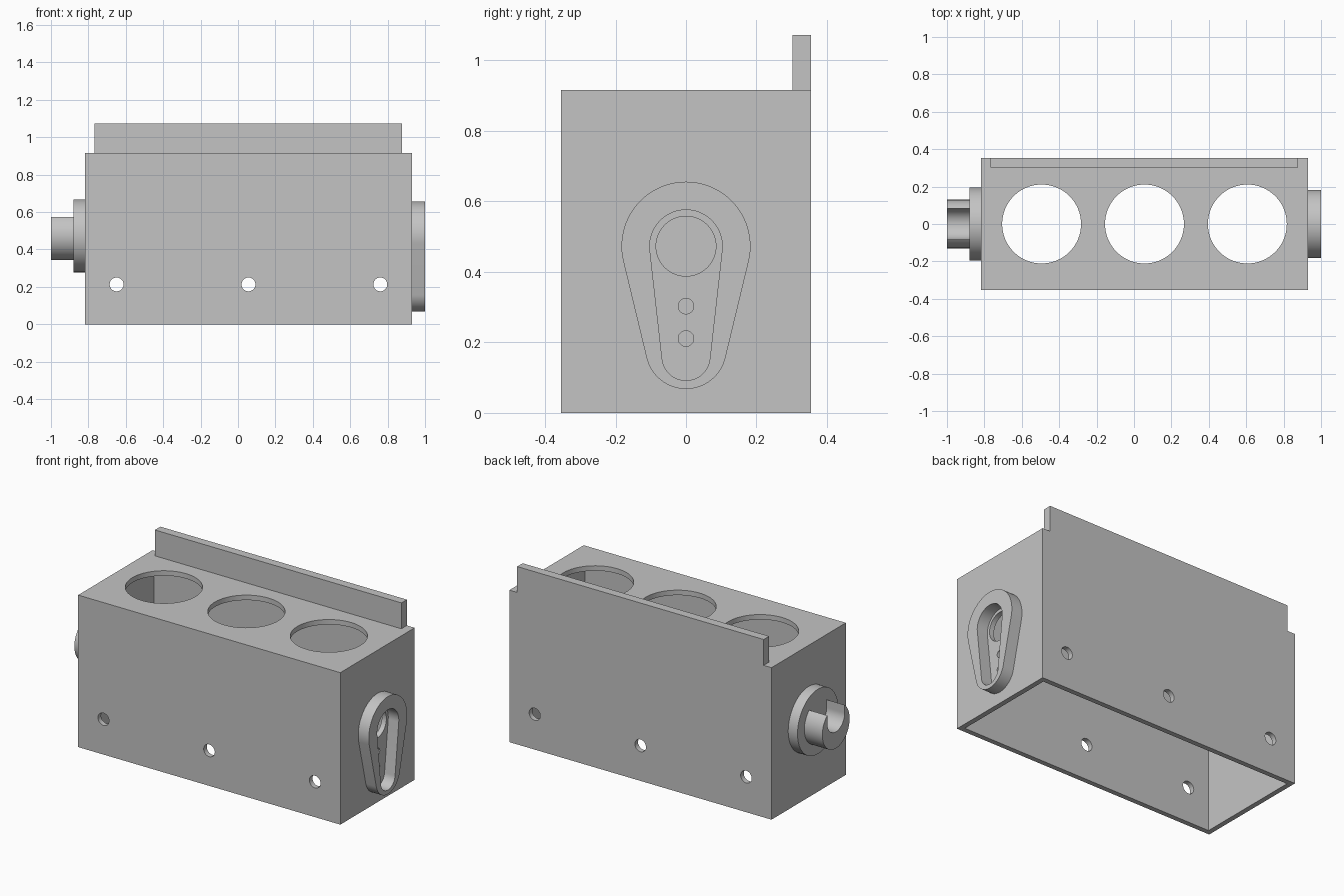
import bpy
import bmesh
from math import asin, cos, pi, sin

old = bpy.data.objects.get("Cube")
if old:
    bpy.data.objects.remove(old)

grey = bpy.data.materials.new("plain grey")
grey.use_nodes = True
colour = (0.55, 0.55, 0.55, 1)
grey.diffuse_color = colour
grey.node_tree.nodes["Principled BSDF"].inputs["Base Color"].default_value = colour

# Shared dimensions
LEFT, RIGHT = -0.818, 0.93
MID = (LEFT + RIGHT) / 2
HALF_Y, TOP, WALL = 0.354, 0.916, 0.03
AXIS_Z = 0.473


def arc(cu, cv, r, start=0, end=2 * pi, n=64):
    return [(cu + r * cos(start + (end - start) * i / n),
             cv + r * sin(start + (end - start) * i / n)) for i in range(n + 1)]


def circle(cu, cv, r):
    return arc(cu, cv, r)[:-1]


def rect(u0, u1, v0, v1):
    return [(u0, v0), (u1, v0), (u1, v1), (u0, v1)]


def teardrop(z_top, r_top, z_low, r_low):
    """Two circles joined by their outer tangents."""
    a = asin((r_top - r_low) / (z_top - z_low))
    return (arc(0, z_top, r_top, -a, pi + a, 48)
            + arc(0, z_low, r_low, pi + a, 2 * pi - a, 32))


def prism(name, outline, axis, start, end):
    """Extrude an outline along an axis; the outline uses the other two axes."""
    place = {"x": lambda u, v, w: (w, u, v),
             "y": lambda u, v, w: (u, w, v),
             "z": lambda u, v, w: (u, v, w)}[axis]
    bm = bmesh.new()
    rings = [[bm.verts.new(place(u, v, w)) for u, v in outline] for w in (start, end)]
    bm.faces.new(rings[0])
    bm.faces.new(rings[1])
    n = len(outline)
    for i in range(n):
        j = (i + 1) % n
        bm.faces.new((rings[0][i], rings[0][j], rings[1][j], rings[1][i]))
    bmesh.ops.recalc_face_normals(bm, faces=bm.faces)
    mesh = bpy.data.meshes.new(name)
    bm.to_mesh(mesh)
    bm.free()
    mesh.materials.append(grey)
    obj = bpy.data.objects.new(name, mesh)
    bpy.context.collection.objects.link(obj)
    return obj


def cut(obj, cutters):
    """Subtract each cutter, then discard it."""
    for cutter in cutters:
        mod = obj.modifiers.new("cut", "BOOLEAN")
        mod.operation, mod.solver, mod.object = "DIFFERENCE", "EXACT", cutter
        bpy.context.view_layer.objects.active = obj
        bpy.ops.object.modifier_apply(modifier=mod.name)
        bpy.data.objects.remove(cutter)


# Hollow housing, open underneath
housing = prism("housing", rect(LEFT, RIGHT, -HALF_Y, HALF_Y), "z", 0, TOP)
inside = rect(LEFT + WALL, RIGHT - WALL, -HALF_Y + WALL, HALF_Y - WALL)
cutters = [prism("cavity", inside, "z", -0.1, TOP - WALL)]
for side in (-1, 0, 1):
    # Large top openings and cross holes in the front and back walls
    cutters.append(prism("top_opening", circle(MID + side * 0.55, 0, 0.211), "z", 0.8, 1))
    cutters.append(prism("cross_hole", circle(MID + side * 0.705, 0.213, 0.037), "y", -0.5, 0.5))
for z, r in ((AXIS_Z, 0.085), (0.303, 0.022), (0.211, 0.022)):
    cutters.append(prism("end_hole", circle(0, z, r), "x", RIGHT - 0.1, RIGHT + 0.1))
cut(housing, cutters)

# Upright rail along the back edge
rail = prism("back_rail", rect(-0.766, 0.878, 0.302, HALF_Y), "z", TOP, 1.072)

# Teardrop collar on one end
collar = prism("teardrop_collar", teardrop(AXIS_Z, 0.183, 0.183, 0.115), "x", RIGHT, 1)
cut(collar, [prism("collar_recess", teardrop(AXIS_Z, 0.103, 0.16, 0.068), "x", 0.8, 1.1)])

# Round flange and grooved stub on the other end
flange = prism("round_flange", circle(0, AXIS_Z, 0.195), "x", -0.88, LEFT)
stub = prism("grooved_stub", circle(0, AXIS_Z, 0.13), "x", -1, -0.88)
groove = arc(0, AXIS_Z + 0.053, 0.083, pi, 2 * pi, 32) + [(0.083, 0.8), (-0.083, 0.8)]
cut(stub, [prism("groove", groove, "x", -1.1, -0.88)])

# Smooth the round walls and keep the edges sharp
parts = (housing, rail, collar, flange, stub)
for obj in bpy.context.selected_objects:
    obj.select_set(False)
for obj in parts:
    obj.select_set(True)
bpy.context.view_layer.objects.active = housing
bpy.ops.object.shade_smooth_by_angle(angle=pi / 6)
